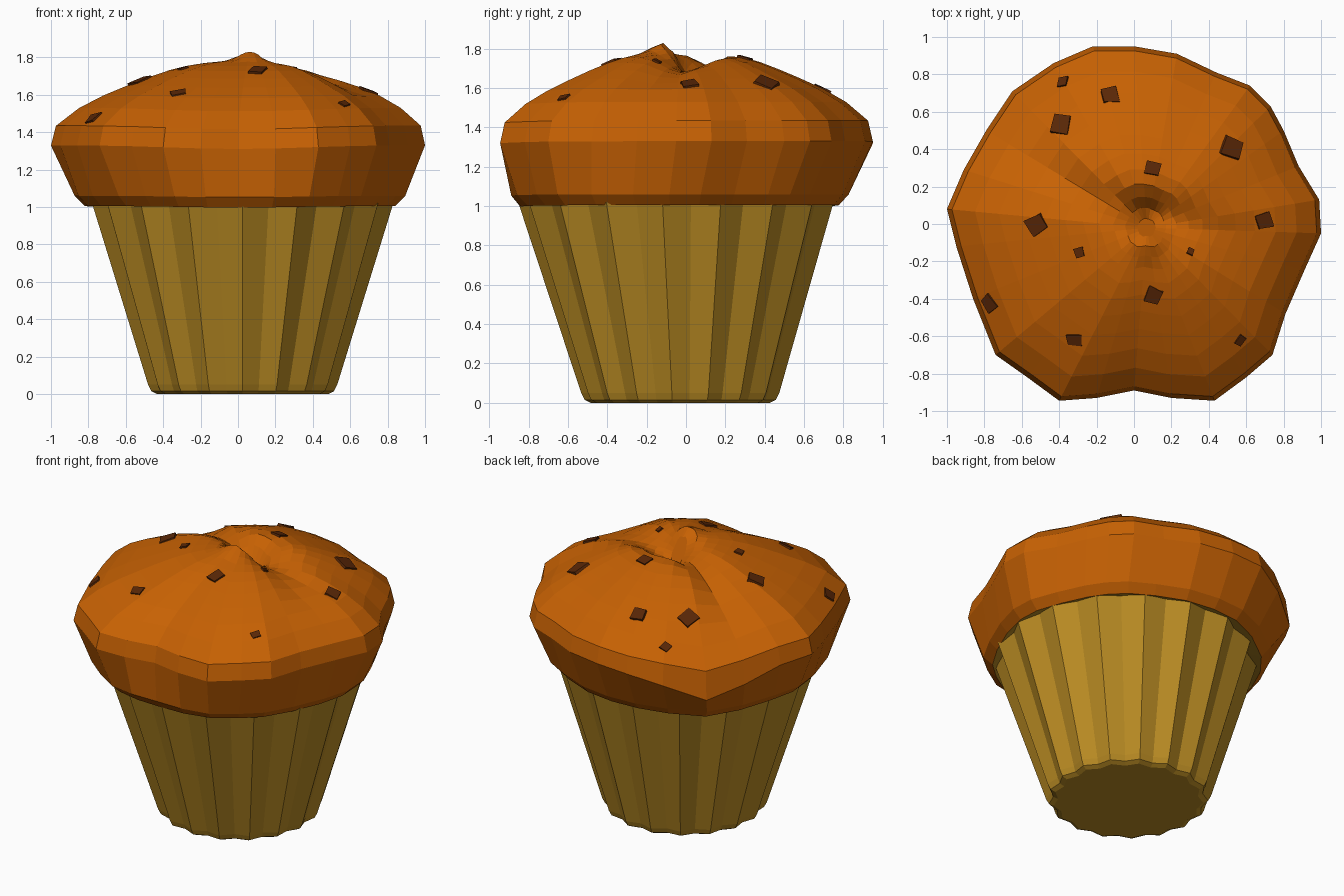
import bpy, bmesh, math, random
from mathutils import Vector, Matrix
from mathutils.bvhtree import BVHTree

if "Cube" in bpy.data.objects:
    bpy.data.objects.remove(bpy.data.objects["Cube"])

random.seed(4)

def material(name, rgb):
    m = bpy.data.materials.new(name)
    m.diffuse_color = (*rgb, 1)
    m.use_nodes = True
    m.node_tree.nodes["Principled BSDF"].inputs["Base Color"].default_value = m.diffuse_color
    return m

PAPER = material("paper", (0.49, 0.26, 0.017))
CAKE = material("cake", (0.57, 0.12, 0.001))
CHOC = material("chocolate", (0.10, 0.02, 0.002))

def loft(name, rings, mats, cap_start=True, cap_end=True, first_mat=0):
    """Skin a list of equal-length point rings with flat faces."""
    bm = bmesh.new()
    loops = [[bm.verts.new(p) for p in r] for r in rings]
    n = len(loops[0])
    for k, (a, b) in enumerate(zip(loops, loops[1:])):
        for i in range(n):
            j = (i + 1) % n
            f = bm.faces.new((a[i], a[j], b[j], b[i]))
            f.material_index = first_mat if k == 0 else 0
    if cap_start:
        bm.faces.new(loops[0][::-1])
    if cap_end:
        bm.faces.new(loops[-1])
    bmesh.ops.recalc_face_normals(bm, faces=bm.faces)
    me = bpy.data.meshes.new(name)
    bm.to_mesh(me)
    bm.free()
    for m in mats:
        me.materials.append(m)
    ob = bpy.data.objects.new(name, me)
    bpy.context.collection.objects.link(ob)
    return ob

# Pleated paper cup: 17 pleats, rounded bottom edge
def pleat_ring(r, z, depth, cy):
    out = []
    for i in range(34):
        a = 2 * math.pi * i / 34 - math.pi / 2
        q = r - (depth if i % 2 else 0)
        out.append((0.025 + q * math.cos(a), cy + q * math.sin(a), z))
    return out

loft("paper_cup", [pleat_ring(0.46, 0.0, 0.03, -0.025), pleat_ring(0.49, 0.015, 0.03, -0.025),
                   pleat_ring(0.508, 0.05, 0.035, -0.025), pleat_ring(0.812, 1.03, 0.055, -0.045)],
     [PAPER])

# Muffin outline at its widest, seen from above (counter-clockwise)
OUTLINE = [(1, -.05), (.99, .13), (.88, .31), (.8, .5), (.73, .63), (.62, .74), (.44, .81),
           (.23, .91), (0, .95), (-.22, .95), (-.43, .86), (-.65, .71), (-.79, .5), (-.91, .29),
           (-1, .08), (-.95, -.12), (-.86, -.4), (-.74, -.7), (-.57, -.82), (-.4, -.945),
           (-.2, -.93), (0, -.89), (.2, -.93), (.43, -.945), (.6, -.82), (.74, -.7),
           (.81, -.48), (.91, -.25)]
CENTRE = Vector((0.07, -0.02))

def groove(p, a, b, width, depth):
    a, b = Vector(a), Vector(b)
    t = max(0, min(1, (p - a).dot(b - a) / (b - a).length_squared))
    d = (p - a - (b - a) * t).length
    return depth * (1 - 0.6 * t) * math.exp(-(d / width) ** 2)

def relief(p):
    """Central knob, the two cracks running out from it and a sagging back corner."""
    z = 0.08 * math.exp(-((p - Vector((0.07, -0.09))).length / 0.09) ** 2)
    z -= groove(p, (0.05, 0.04), (-0.64, 0.34), 0.085, 0.09)
    z -= groove(p, (0.12, 0.04), (0.55, -0.08), 0.12, 0.12)
    return z + sag(p)

def sag(p, back=0.09):
    back *= math.exp(-((p - Vector((-0.68, 0.70))).length / 0.32) ** 2)
    front = 0.02 * math.exp(-((p - Vector((0, -0.95))).length / 0.5) ** 2)
    return -back - front

def dome_ring(t, z, bump=relief):
    ring = []
    for o in OUTLINE:
        p = Vector(o) * t + CENTRE * (1 - t)
        ring.append((p.x, p.y, z + bump(p)))
    return ring

def hem_ring(r, z, keep):
    ring = []
    for o in OUTLINE:
        v = Vector(o)
        p = v.normalized() * r * (1 - keep) + v * r * keep
        ring.append((p.x + 0.01, p.y - 0.04, z + 0.4 * sag(v)))
    return ring

# Muffin top: papery underside, overhanging wall, cracked dome
rings = [hem_ring(0.74, 1.03, 0), hem_ring(0.83, 1.005, 0.3), hem_ring(0.885, 1.06, 0.4),
         dome_ring(1, 1.33, lambda p: sag(p, 0.17)), dome_ring(0.975, 1.435, sag)]
for t, z in [(0.86, 1.53), (0.74, 1.597), (0.62, 1.65), (0.51, 1.695), (0.41, 1.732),
             (0.32, 1.758), (0.24, 1.773), (0.17, 1.778), (0.11, 1.778), (0.05, 1.773)]:
    rings.append(dome_ring(t, z))
top = loft("muffin_top", rings, [CAKE, PAPER], first_mat=1)

# Chocolate chips sunk into the dome: x, y, width, turn
CHIPS = [(-.38, .76, .055, 40), (-.13, .69, .085, 5), (-.39, .53, .1, 40), (.10, .30, .07, 0),
         (.52, .41, .115, 42), (.70, .02, .085, 25), (-.52, 0, .095, 10), (-.29, -.15, .05, 0),
         (.30, -.15, .035, 10), (.10, -.38, .085, 80), (-.77, -.43, .085, 15),
         (-.32, -.62, .075, 30), (.57, -.62, .055, 20)]
bm = bmesh.new()
bm.from_mesh(top.data)
tree = BVHTree.FromBMesh(bm)
bm.free()

bm = bmesh.new()
for x, y, w, turn in CHIPS:
    hit, nrm, _, _ = tree.ray_cast(Vector((x, y, 3)), Vector((0, 0, -1)))
    mat = (Matrix.Translation(hit - nrm * 0.016) @ nrm.to_track_quat('Z', 'Y').to_matrix().to_4x4()
           @ Matrix.Rotation(math.radians(turn), 4, 'Z')
           @ Matrix.Diagonal((w, w * random.uniform(0.8, 1.05), 0.05, 1)))
    cube = bmesh.ops.create_cube(bm, size=1, matrix=mat)
    for v in cube["verts"]:
        v.co += Vector([random.uniform(-0.1, 0.1) * w for _ in range(2)] + [0])
me = bpy.data.meshes.new("chocolate_chips")
bm.to_mesh(me)
bm.free()
me.materials.append(CHOC)
bpy.context.collection.objects.link(bpy.data.objects.new("chocolate_chips", me))
